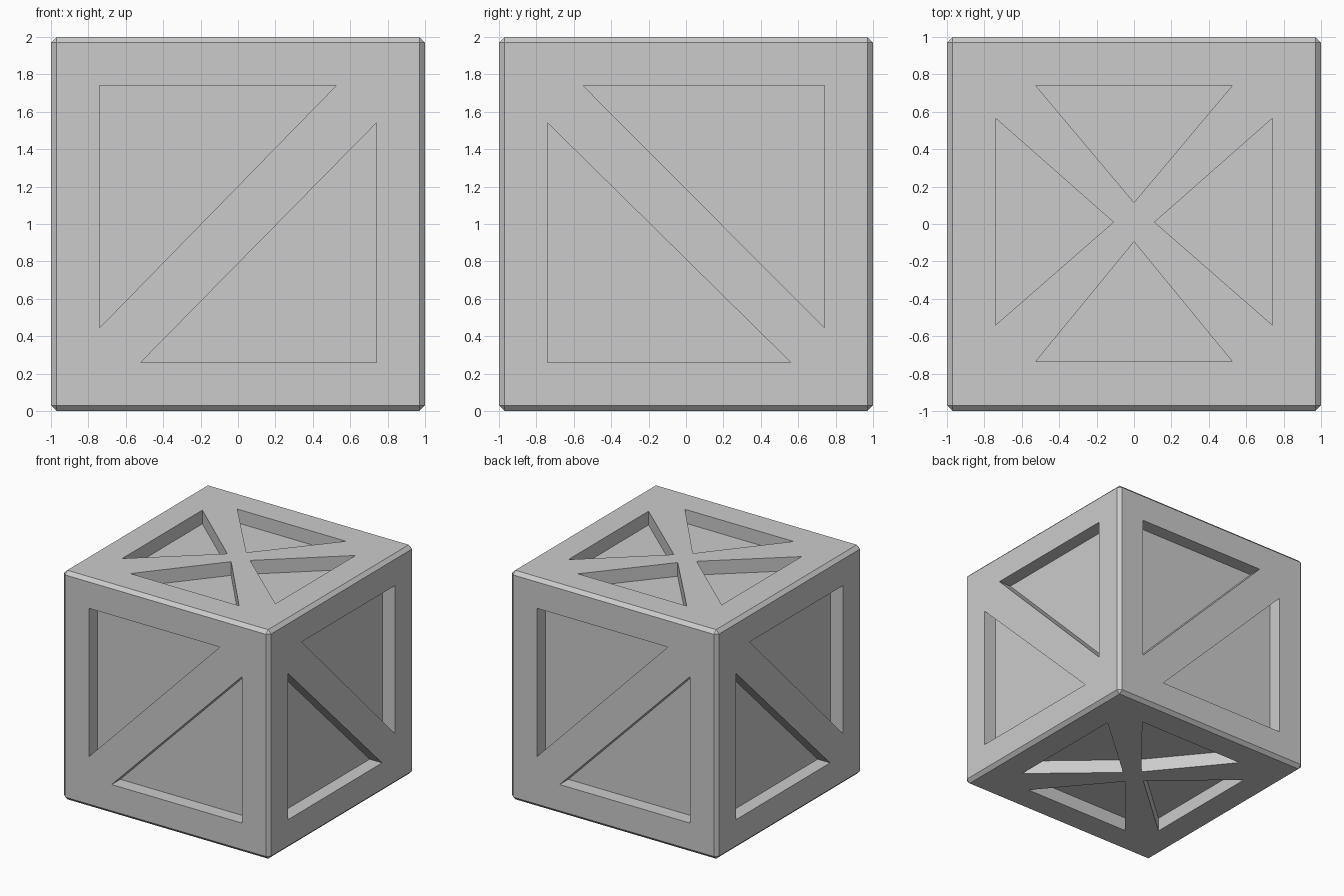
import bpy, bmesh
from math import radians
from mathutils import Matrix, Vector

if "Cube" in bpy.data.objects:
    bpy.data.objects.remove(bpy.data.objects["Cube"])

DEPTH = 0.12
BEVEL = 0.03

# Recess triangles per face, in face coordinates (right, up) from its centre
FRONT = [[(-0.74, 0.74), (0.525, 0.74), (-0.74, -0.555)],
         [(0.74, 0.54), (0.74, -0.74), (-0.52, -0.74)]]
SIDE = [[(-0.55, 0.74), (0.74, 0.74), (0.74, -0.555)],
        [(-0.74, 0.54), (-0.74, -0.74), (0.56, -0.74)]]
TOP = [[(-0.525, 0.74), (0.525, 0.74), (0, 0.115)],
       [(-0.525, -0.735), (0.525, -0.735), (0, -0.095)],
       [(-0.74, 0.565), (-0.74, -0.54), (-0.11, 0.01)],
       [(0.74, 0.565), (0.74, -0.54), (0.11, 0.01)]]


def rot(angle, axis):
    return Matrix.Rotation(radians(angle), 4, axis)


def make_object(name, bm):
    bmesh.ops.recalc_face_normals(bm, faces=bm.faces)
    mesh = bpy.data.meshes.new(name)
    bm.to_mesh(mesh)
    bm.free()
    obj = bpy.data.objects.new(name, mesh)
    bpy.context.collection.objects.link(obj)
    return obj


def add_prism(bm, points, face_matrix):
    place = Matrix.Translation((0, 0, 1)) @ face_matrix
    low, high = ([bm.verts.new(place @ Vector((u, v, w))) for u, v in points]
                 for w in (1 - DEPTH, 1.1))
    bm.faces.new(low)
    bm.faces.new(high)
    for i in range(3):
        j = (i + 1) % 3
        bm.faces.new((low[i], low[j], high[j], high[i]))


# Crate body with chamfered edges
bm = bmesh.new()
bmesh.ops.create_cube(bm, size=2, matrix=Matrix.Translation((0, 0, 1)))
bmesh.ops.bevel(bm, geom=bm.edges[:], offset=BEVEL, segments=1, affect='EDGES')
crate = make_object("crate", bm)

# Triangular panel cutters on all six faces
upright = rot(90, 'X')
faces = [(FRONT, upright), (SIDE, rot(90, 'Z') @ upright),
         (FRONT, rot(180, 'Z') @ upright), (SIDE, rot(270, 'Z') @ upright),
         (TOP, Matrix.Identity(4)), (TOP, rot(180, 'X'))]
bm = bmesh.new()
for triangles, matrix in faces:
    for tri in triangles:
        add_prism(bm, tri, matrix)
cutter = make_object("panel_cutter", bm)
cutter.hide_render = True

# Carve the recessed panels
mod = crate.modifiers.new("panels", 'BOOLEAN')
mod.operation = 'DIFFERENCE'
mod.solver = 'EXACT'
mod.object = cutter
bpy.context.view_layer.objects.active = crate
bpy.ops.object.modifier_apply(modifier=mod.name)
bpy.data.objects.remove(cutter)
